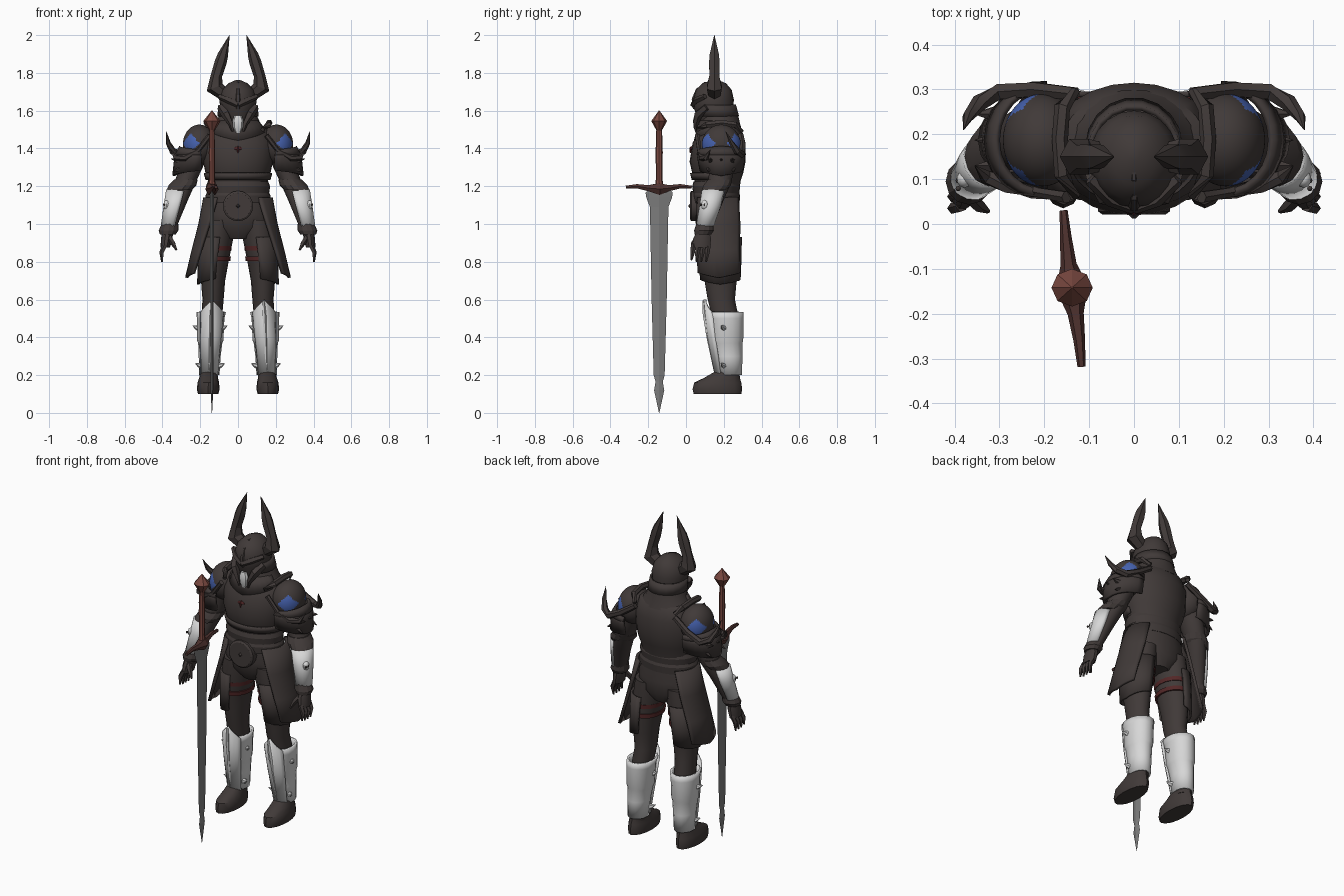
import bpy, bmesh, math
from mathutils import Vector

def mat(name, rgb):
    m = bpy.data.materials.new(name)
    m.diffuse_color = (*rgb, 1)
    return m

DARK = mat("dark_iron", (0.052, 0.042, 0.040))
BONE = mat("pale_metal", (0.68, 0.68, 0.68))
STEEL = mat("blade_steel", (0.20, 0.20, 0.20))
RED = mat("red_leather", (0.19, 0.064, 0.05))
GUARD = mat("dark_red_metal", (0.08, 0.033, 0.029))
STRAP = mat("dark_red_strap", (0.085, 0.02, 0.02))
BLUE = mat("blue_cloth", (0.06, 0.12, 0.42))

def finish(name, bm, m, mirror=False, thick=0, angle=35):
    bmesh.ops.recalc_face_normals(bm, faces=bm.faces[:])
    me = bpy.data.meshes.new(name)
    bm.to_mesh(me)
    bm.free()
    me.materials.append(m)
    ob = bpy.data.objects.new(name, me)
    bpy.context.collection.objects.link(ob)
    bpy.ops.object.select_all(action='DESELECT')
    ob.select_set(True)
    bpy.context.view_layer.objects.active = ob
    if angle:
        bpy.ops.object.shade_smooth_by_angle(angle=math.radians(angle))
    if thick:
        s = ob.modifiers.new("thickness", 'SOLIDIFY')
        s.thickness, s.offset = thick, 0
    if mirror:
        ob.modifiers.new("mirror", 'MIRROR')
    return ob

def skin(bm, rings, closed=True, caps=True):
    n = len(rings[0])
    for a, b in zip(rings, rings[1:]):
        for i in range(n if closed else n - 1):
            j = (i + 1) % n
            bm.faces.new((a[i], a[j], b[j], b[i]))
    if caps:
        bm.faces.new(rings[0])
        bm.faces.new(rings[-1])

def loft(name, rows, m, n=16, mirror=False, angle=35, caps=True, thick=0):
    """Stacked ellipses: (cx, cy, z, rx, ry)"""
    bm = bmesh.new()
    rings = [[bm.verts.new((cx + rx * math.cos(2 * math.pi * i / n),
                            cy + ry * math.sin(2 * math.pi * i / n), z)) for i in range(n)]
             for cx, cy, z, rx, ry in rows]
    skin(bm, rings, True, caps)
    return finish(name, bm, m, mirror, thick, angle)

def shell(name, rows, a0, a1, m, n=10, thick=0.012, mirror=True, top=0, low=0):
    """Curved plate through partial ellipses; top and low pull out points mid-edge"""
    bm, rings = bmesh.new(), []
    for k, (cx, cy, z, rx, ry) in enumerate(rows):
        ring = []
        for i in range(n + 1):
            f = i / n
            a = math.radians(a0 + (a1 - a0) * f)
            peak = 1 - abs(2 * f - 1)
            dz = top * peak if k == 0 else (-low * peak if k == len(rows) - 1 else 0)
            ring.append(bm.verts.new((cx + rx * math.cos(a), cy + ry * math.sin(a), z + dz)))
        rings.append(ring)
    skin(bm, rings, False, False)
    return finish(name, bm, m, mirror, thick)

def tube(name, pts, m, n=6, mirror=True, flat=1.0, angle=35):
    """Tapered sweep through (x, y, z, radius)"""
    bm, rings = bmesh.new(), []
    P = [Vector(p[:3]) for p in pts]
    for i, p in enumerate(pts):
        t = (P[min(i + 1, len(P) - 1)] - P[max(i - 1, 0)]).normalized()
        ref = Vector((0, 1, 0)) if abs(t.y) < 0.85 else Vector((0, 0, 1))
        u = t.cross(ref).normalized()
        v = t.cross(u)
        rings.append([bm.verts.new(P[i] + p[3] * (u * math.cos(2 * math.pi * k / n)
                      + v * flat * math.sin(2 * math.pi * k / n))) for k in range(n)])
    skin(bm, rings)
    return finish(name, bm, m, mirror, 0, angle)

def ball(name, c, r, m, mirror=True, seg=20):
    bm = bmesh.new()
    bmesh.ops.create_uvsphere(bm, u_segments=seg, v_segments=seg * 3 // 4, radius=1)
    for v in bm.verts:
        v.co = Vector([c[i] + v.co[i] * r[i] for i in range(3)])
    return finish(name, bm, m, mirror)

# torso, belt and hips
loft("breastplate", [(0, .19, 1.53, .09, .08), (0, .185, 1.50, .16, .11), (0, .175, 1.43, .19, .14),
     (0, .167, 1.33, .185, .148), (0, .168, 1.27, .172, .135), (0, .168, 1.23, .158, .122),
     (0, .165, 1.14, .15, .112)], DARK, 24)
shell("chest_lower_rim", [(0, .167, 1.27, .176, .14), (0, .167, 1.235, .166, .131)], -180, 0, DARK, 20, mirror=False)
loft("belt", [(0, .16, 1.225, .160, .120), (0, .16, 1.20, .170, .127), (0, .16, 1.165, .165, .122),
     (0, .16, 1.15, .173, .127), (0, .16, 1.11, .173, .123)], DARK, 24, angle=20)
loft("hips", [(0, .165, 1.13, .165, .115), (0, .165, 1.05, .18, .12), (0, .17, .98, .17, .115),
     (0, .175, .92, .07, .08)], DARK, 20)
tube("buckle", [(0, .07, 1.095, .080), (0, .028, 1.095, .080), (0, .021, 1.095, .070)], DARK, 20, False, angle=25)
tube("buckle_stud", [(0, .03, 1.095, .020), (0, .012, 1.095, .004)], DARK, 4, False)
ball("chest_gem", (0, .030, 1.400), (.023, .009, .009), STRAP, False, 10)
tube("chest_gem_pendant", [(0, .05, 1.42, .006), (0, .026, 1.40, .009), (0, .022, 1.375, .002)], STRAP, 4, False)

# collar and helmet
loft("collar", [(0, .185, 1.49, .15, .115), (0, .18, 1.53, .12, .108), (0, .18, 1.575, .10, .098)],
     DARK, 18, angle=25)
shell("collar_v", [(0, .18, 1.545, .105, .103), (0, .175, 1.49, .15, .128)], -170, -10, DARK, 12,
      mirror=False, low=.05)
loft("helmet", [(0, .15, 1.50, .07, .07), (0, .155, 1.56, .08, .092), (0, .147, 1.61, .092, .105),
     (0, .145, 1.66, .10, .108), (0, .147, 1.71, .085, .095), (0, .15, 1.745, .05, .062),
     (0, .155, 1.762, .012, .015)], DARK, 20)
tube("helmet_ridge", [(0, .045, 1.61, .010), (0, .042, 1.66, .014), (0, .062, 1.71, .012), (0, .10, 1.745, .008),
     (0, .15, 1.757, .002)], DARK, 6, False)
tube("brow", [(.098, .10, 1.675, .014), (.05, .055, 1.655, .018), (0, .035, 1.63, .014)], DARK, 5)
tube("cheek_guard", [(.092, .11, 1.62, .02), (.065, .065, 1.58, .024), (.038, .052, 1.53, .014),
     (.028, .055, 1.49, .006)], DARK, 5)
loft("neck_guard", [(0, .16, 1.63, .098, .10), (0, .172, 1.57, .103, .105)], DARK, 18, caps=False, thick=.012)
tube("jaw", [(0, .055, 1.575, .018), (0, .054, 1.55, .029), (0, .056, 1.51, .025), (0, .058, 1.483, .012)],
     BONE, 8, False, .6)
tube("helmet_horn", [(.072, .15, 1.685, .034), (.123, .15, 1.722, .046), (.114, .15, 1.785, .030),
     (.092, .15, 1.855, .032), (.080, .15, 1.895, .028), (.045, .15, 2.0, .001)], DARK, 6, angle=20)

# shoulders, with blue diamonds showing between the plates
cap = ball("shoulder_cap", (.205, .187, 1.42), (.087, .103, .106), DARK, seg=64)
cap.data.materials.append(BLUE)
for f in cap.data.polygons:
    c = f.center
    az = abs(math.degrees(math.atan2((c.y - .187) / .103, (c.x - .205) / .087)))
    if abs(az - 54) / 38 + abs(c.z - 1.428) / .054 < 1:
        f.material_index = 1
shell("shoulder_plate", [(.205, .187, 1.385, .105, .118), (.205, .187, 1.35, .125, .12), (.205, .187, 1.285, .135, .108)],
      -95, 95, DARK, 12, .016, low=.03)
shell("shoulder_rim", [(.205, .187, 1.39, .100, .115), (.205, .187, 1.365, .124, .126)], -95, 95, DARK, 12, .014, top=.02)
tube("rear_shoulder_horn", [(.13, .29, 1.47, .016), (.22, .30, 1.41, .018), (.30, .295, 1.37, .020),
     (.345, .27, 1.385, .019), (.37, .24, 1.43, .013), (.38, .21, 1.49, .001)], DARK)
tube("front_shoulder_horn", [(.15, .06, 1.47, .014), (.21, .07, 1.39, .012), (.28, .085, 1.35, .018),
     (.33, .105, 1.35, .016), (.355, .13, 1.395, .001)], DARK)
tube("shoulder_strap", [(.13, .06, 1.50, .012), (.16, .11, 1.525, .018), (.165, .19, 1.535, .018),
     (.16, .26, 1.525, .018), (.13, .295, 1.49, .012)], DARK)
for y in (.13, .187, .245):
    tube("shoulder_stud", [(.315, y, 1.335, .016), (.355, y, 1.345, .001)], DARK, 5)
for y in (.12, .25):
    tube("lower_shoulder_spike", [(.29, y, 1.30, .02), (.345, y, 1.275, .001)], DARK, 5)

# arms, bracers and hands
loft("arm", [(.215, .19, 1.42, .065, .075), (.245, .19, 1.31, .063, .07), (.28, .18, 1.22, .056, .062),
     (.318, .145, 1.12, .050, .053), (.365, .10, .97, .034, .038)], DARK, 14, True)
loft("elbow_cuff", [(.275, .18, 1.235, .062, .066), (.294, .165, 1.205, .073, .074), (.312, .15, 1.18, .066, .067)],
     DARK, 14, True, 20)
shell("bracer", [(.318, .145, 1.175, .057, .056), (.335, .13, 1.10, .053, .053), (.36, .102, .99, .043, .043)],
      -122, 72, BONE, 12, .012, top=.008)
ball("bracer_skull", (.378, .10, 1.10), (.018, .02, .026), BONE, seg=10)
for y in (.079, .097):
    ball("skull_eye", (.392, y, 1.102), (.006, .006, .007), DARK, seg=8)
loft("wrist_cuff", [(.36, .10, 1.0, .044, .046), (.368, .095, .965, .052, .052), (.372, .09, .945, .042, .044)],
     DARK, 12, True, 20)
loft("palm", [(.372, .09, .96, .03, .036), (.378, .085, .92, .03, .05), (.385, .08, .875, .025, .05)], DARK, 10, True)
for i in range(4):
    y = .040 + .026 * i
    tube("finger", [(.385, y, .89, .014), (.404, y - .005, .85, .013), (.402, y - .012, .80 + .008 * (i == 0), .005)],
         DARK, 5)
tube("thumb", [(.365, .06, .93, .016), (.345, .04, .90, .014), (.325, .028, .862, .005)], DARK, 5)

# legs
loft("leg", [(.10, .17, 1.02, .085, .11), (.112, .172, .92, .086, .11), (.125, .178, .80, .075, .098),
     (.132, .183, .70, .064, .085), (.132, .187, .60, .056, .072), (.14, .21, .50, .055, .07),
     (.15, .23, .18, .04, .05)], DARK, 16, True)
shell("thigh_plate", [(.112, .175, .93, .093, .116), (.125, .18, .80, .084, .108), (.132, .182, .71, .078, .102)],
      -100, 100, DARK, 12, low=.03)
for z, c in ((.872, .118), (.815, .123)):
    loft("thigh_strap", [(c, .175, z + .012, .085, .109), (c, .176, z - .012, .083, .107)], STRAP, 16, True)

# hanging side skirt
shell("side_skirt", [(0, .172, 1.14, .176, .138), (.07, .175, 1.0, .132, .145), (.13, .175, .86, .108, .143),
     (.17, .178, .74, .102, .143)], -52, 48, DARK, 12, .016, low=.025)

# greaves and boots
loft("greave", [(.142, .205, .535, .072, .094), (.145, .212, .50, .067, .087), (.147, .215, .385, .064, .082),
     (.147, .216, .37, .058, .076), (.15, .225, .30, .052, .068), (.152, .23, .20, .048, .06)],
     BONE, 16, True, caps=False, thick=.012)
shell("shin_plate", [(.138, .195, .53, .07, .095), (.145, .205, .40, .062, .085), (.152, .222, .20, .048, .064)],
      -145, -35, BONE, 8, .014, top=.07)
tube("shin_ridge", [(.134, .093, .595, .006), (.138, .098, .53, .011), (.145, .118, .40, .010), (.152, .155, .21, .006)],
     BONE, 5)
for z, w in ((.45, .062), (.25, .048)):
    for s in (-1, 1):
        x = .148 + s * w
        tube("greave_spike", [(x, .20, z, .016), (x + s * .012, .195, z + .003, .012), (x + s * .03, .185, z + .012, .001)], BONE, 6)
loft("boot", [(.158, .167, .10, .054, .126), (.158, .166, .125, .06, .131), (.157, .168, .16, .057, .125),
     (.156, .19, .185, .05, .095), (.152, .228, .23, .043, .055)], DARK, 16, True)

# sword standing in front of the right side
SX, SY = -.138, -.142
loft("sword_blade", [(SX, SY, 1.19, .012, .05), (SX, SY, 1.165, .012, .072), (SX, SY, 1.14, .011, .068),
     (SX, SY, 1.09, .011, .049), (SX, SY, .60, .009, .040), (SX, SY, .20, .007, .029), (SX, SY, .165, .007, .019),
     (SX, SY, .12, .007, .027), (SX, SY, 0, .001, .001)], STEEL, 4, angle=0)
loft("sword_grip", [(SX, SY, 1.19, .022, .024), (SX, SY, 1.24, .015, .017), (SX, SY, 1.38, .017, .019),
     (SX, SY, 1.51, .013, .015)], RED, 8)
loft("sword_pommel", [(SX, SY, 1.495, .014, .014), (SX, SY, 1.545, .046, .042), (SX, SY, 1.60, .002, .002)], RED, 8, angle=0)
tube("sword_guard", [(-.117, -.318, 1.195, .009), (-.122, -.26, 1.20, .013), (-.13, -.20, 1.19, .018),
     (SX, SY, 1.185, .036), (-.146, -.09, 1.19, .018), (-.152, -.03, 1.20, .013), (-.157, .03, 1.195, .009)],
     GUARD, 6, False, angle=20)
